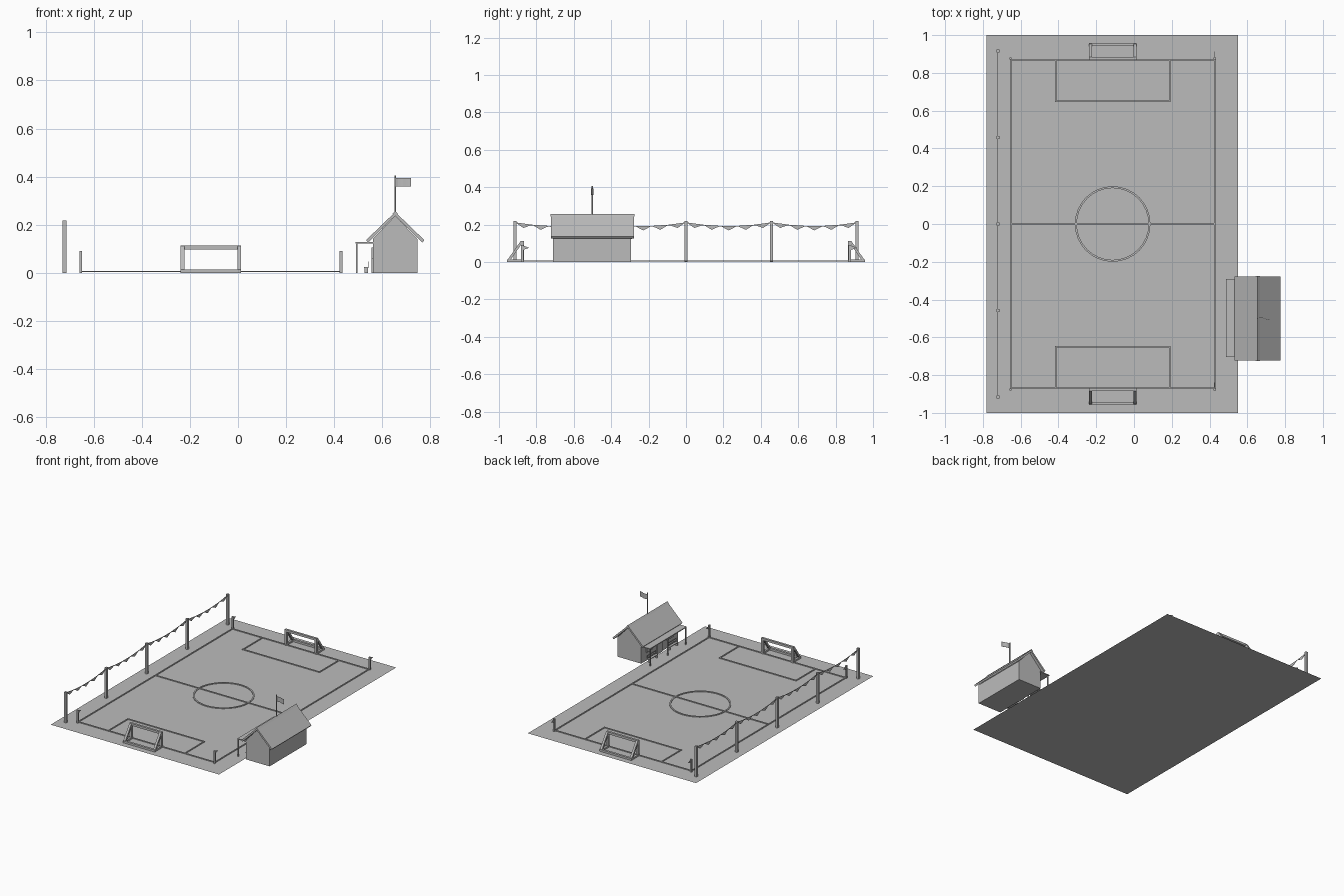
import bpy, bmesh, math
from mathutils import Vector

cube = bpy.data.objects.get("Cube")
if cube:
    bpy.data.objects.remove(cube, do_unlink=True)

GREY = (0.5, 0.5, 0.5, 1)
mat = bpy.data.materials.new("plain grey")
mat.use_nodes = True
mat.diffuse_color = GREY
bsdf = next(n for n in mat.node_tree.nodes if n.type == 'BSDF_PRINCIPLED')
bsdf.inputs["Base Color"].default_value = GREY


def finish(name, bm):
    mesh = bpy.data.meshes.new(name)
    bm.to_mesh(mesh)
    bm.free()
    mesh.materials.append(mat)
    ob = bpy.data.objects.new(name, mesh)
    bpy.context.collection.objects.link(ob)
    return ob


def add_box(bm, lo, hi):
    lo, hi = Vector(lo), Vector(hi)
    for v in bmesh.ops.create_cube(bm, size=1)["verts"]:
        v.co = Vector((lo[i] + (v.co[i] + 0.5) * (hi[i] - lo[i]) for i in range(3)))


def box(name, lo, hi):
    bm = bmesh.new()
    add_box(bm, lo, hi)
    return finish(name, bm)


def add_prism(bm, points, offset):
    """Extrude a closed outline of 3D points along an offset."""
    face = bm.faces.new([bm.verts.new(p) for p in points])
    ext = bmesh.ops.extrude_face_region(bm, geom=[face], use_keep_orig=True)
    bmesh.ops.translate(bm, vec=offset, verts=[g for g in ext["geom"] if isinstance(g, bmesh.types.BMVert)])
    bmesh.ops.recalc_face_normals(bm, faces=bm.faces)


def prism(name, points, offset):
    bm = bmesh.new()
    add_prism(bm, points, offset)
    return finish(name, bm)


# Pitch
CX, HALF_W, HALF_L = -0.113, 0.54, 0.87
bm = bmesh.new()
bm.faces.new([bm.verts.new(p) for p in ((-0.78, -1, 0), (0.55, -1, 0), (0.55, 1, 0), (-0.78, 1, 0))])
finish("pitch", bm)

# Painted lines, slightly raised
LW, Z0, Z1 = 0.004, 0.003, 0.008
bm = bmesh.new()


def line(x0, y0, x1, y1):
    add_box(bm, (min(x0, x1) - LW, min(y0, y1) - LW, Z0), (max(x0, x1) + LW, max(y0, y1) + LW, Z1))


line(CX - HALF_W, 0, CX + HALF_W, 0)
for s in (-1, 1):
    line(CX + s * HALF_W, -HALF_L, CX + s * HALF_W, HALF_L)
    line(CX - HALF_W, s * HALF_L, CX + HALF_W, s * HALF_L)
    line(CX - 0.302, s * 0.65, CX + 0.302, s * 0.65)
    for t in (-1, 1):
        line(CX + t * 0.302, s * 0.65, CX + t * 0.302, s * HALF_L)
finish("pitch_lines", bm)

# Centre circle
bm = bmesh.new()
N = 32
rings = []
for i in range(N):
    a = math.tau * i / N
    rings.append([bm.verts.new((CX + r * math.cos(a), r * math.sin(a), z))
                  for r, z in ((0.19, Z0), (0.2, Z0), (0.2, Z1), (0.19, Z1))])
for i in range(N):
    a, b = rings[i], rings[(i + 1) % N]
    for k in range(4):
        bm.faces.new((a[k], b[k], b[(k + 1) % 4], a[(k + 1) % 4]))
bmesh.ops.recalc_face_normals(bm, faces=bm.faces)
finish("centre_circle", bm)

# Goals: square front frame, sloping stays and a ground bar behind
T = 0.016
for s, label in ((-1, "front"), (1, "back")):
    bm = bmesh.new()

    def bar(x0, x1, y0, y1, z0, z1):
        ya, yb = sorted((s * y0, s * y1))
        add_box(bm, (x0, ya, z0), (x1, yb, z1))

    left, right = CX - 0.126, CX + 0.126
    bar(left, right, 0.867, 0.867 + T, 0.113 - T, 0.113)
    bar(left, right, 0.958 - T, 0.958, 0, 0.014)
    for x in (left, right - T):
        bar(x, x + T, 0.867, 0.867 + T, 0, 0.113 - T)
        bar(x, x + T, 0.867 + T, 0.958 - T, 0, 0.012)
        add_prism(bm, [(x, s * y, z) for y, z in
                       ((0.868, 0.112), (0.884, 0.112), (0.958, 0.006), (0.942, 0.006))], (T, 0, 0))
    finish(label + "_goal", bm)

# Corner posts with small pennants
for sx in (-1, 1):
    for sy in (-1, 1):
        x, y = CX + sx * 0.541, sy * 0.876
        box("corner_post", (x - 0.006, y - 0.006, 0), (x + 0.006, y + 0.006, 0.09))
        prism("corner_pennant", [(x - 0.001, y + 0.005, 0.088), (x - 0.001, y + 0.037, 0.076),
                                 (x - 0.001, y + 0.005, 0.064)], (0.002, 0, 0))

# Tall posts with sagging bunting
PX, BAY = -0.721, 0.4575
for i in range(-2, 3):
    y = i * BAY
    box("bunting_post", (PX - 0.008, y - 0.008, 0), (PX + 0.008, y + 0.008, 0.218))

bm = bmesh.new()
SEG = 5


def rope_z(t):
    return 0.212 - 0.02 * 4 * t * (1 - t)


for i in range(-2, 2):
    for k in range(SEG):
        t0, t1 = k / SEG, (k + 1) / SEG
        y0, y1 = (i + t0) * BAY, (i + t1) * BAY
        z0, z1 = rope_z(t0), rope_z(t1)
        x = PX - 0.001
        add_prism(bm, [(x, y0, z0), (x, y1, z1), (x, y1, z1 - 0.004), (x, y0, z0 - 0.004)], (0.002, 0, 0))
        add_prism(bm, [(x, y0 + 0.006, z0 - 0.003), (x, y1 - 0.006, z1 - 0.003),
                       (x, (y0 + y1) / 2, (z0 + z1) / 2 - 0.024)], (0.002, 0, 0))
finish("bunting", bm)

# Clubhouse walls
RX, Y0, Y1 = 0.654, -0.71, -0.295
prism("house_walls", [(RX - 0.093, Y0, 0), (RX + 0.093, Y0, 0), (RX + 0.093, Y0, 0.14),
                      (RX, Y0, 0.238), (RX - 0.093, Y0, 0.14)], (0, Y1 - Y0, 0))

# Roof slopes and ridge cap
for s, label in ((-1, "right"), (1, "left")):
    prism(label + "_roof", [(RX + s * x, -0.723, z) for x, z in
                            ((0, 0.237), (0, 0.253), (0.121, 0.136), (0.113, 0.126))], (0, 0.446, 0))
prism("ridge_cap", [(RX + x, -0.725, z) for x, z in
                    ((-0.012, 0.244), (0, 0.257), (0.012, 0.244))], (0, 0.45, 0))

# Porch canopy and posts
box("porch_roof", (0.488, -0.705, 0.122), (0.565, -0.29, 0.128))
for y in (-0.7, -0.5, -0.3):
    box("porch_post", (0.49, y - 0.004, 0), (0.497, y + 0.004, 0.124))

# Door, windows and benches on the pitch side
box("door", (0.555, -0.53, 0), (0.563, -0.47, 0.1))
for s in (-1, 1):
    y = -0.5 + s * 0.115
    box("window", (0.555, y - 0.035, 0.058), (0.563, y + 0.035, 0.105))
    box("bench_seat", (0.525, y - 0.05, 0.019), (0.543, y + 0.05, 0.024))
    box("bench_back", (0.54, y - 0.05, 0.032), (0.543, y + 0.05, 0.046))
    for t in (-1, 1):
        yl = y + t * 0.042
        box("bench_leg", (0.527, yl - 0.003, 0), (0.54, yl + 0.003, 0.02))
        box("bench_upright", (0.54, yl - 0.003, 0.02), (0.543, yl + 0.003, 0.046))

# Flagpole and waving flag
bm = bmesh.new()
pole = bmesh.ops.create_cone(bm, cap_ends=True, segments=8, radius1=0.004, radius2=0.004, depth=0.165)
bmesh.ops.translate(bm, verts=pole["verts"], vec=(RX, -0.5, 0.3225))
finish("flagpole", bm)
top = []
for i in range(7):
    t = i / 6
    top.append((RX + t * 0.066, -0.5 + 0.005 * math.sin(t * 5) - 0.004 * t, 0.394))
prism("flag", top + [(x, y + 0.0015, z) for x, y, z in reversed(top)], (0, 0, -0.036))
